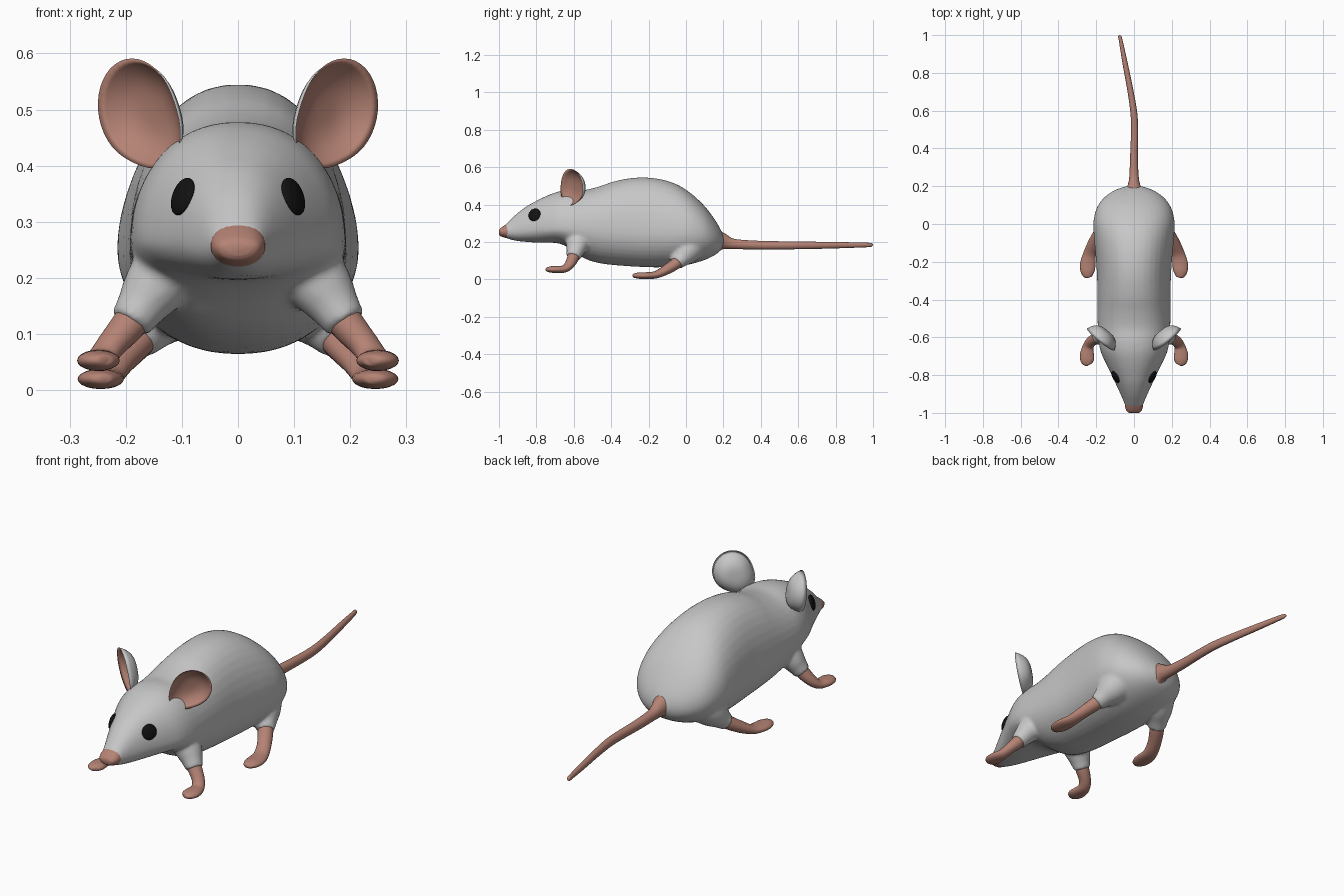
import bpy, bmesh, math
from mathutils import Vector, Matrix
from mathutils.bvhtree import BVHTree

if "Cube" in bpy.data.objects:
    bpy.data.objects.remove(bpy.data.objects["Cube"])


def material(name, rgb):
    m = bpy.data.materials.new(name)
    m.diffuse_color = (*rgb, 1)
    m.use_nodes = True
    m.node_tree.nodes["Principled BSDF"].inputs["Base Color"].default_value = m.diffuse_color
    return m


GREY = material("grey fur", (0.57, 0.57, 0.57))
PINK = material("pink skin", (0.46, 0.225, 0.175))
BLACK = material("black eye", (0.006, 0.006, 0.006))


def spline(rows, n=4):
    """Catmull-Rom interpolation of rows of numbers."""
    out = []
    for i in range(len(rows) - 1):
        a, b, c, d = (rows[max(i - 1, 0)], rows[i], rows[i + 1], rows[min(i + 2, len(rows) - 1)])
        for k in range(n):
            t = k / n
            out.append([0.5 * (2 * q + (r - p) * t + (2 * p - 5 * q + 4 * r - s) * t * t
                               + (3 * q - p - 3 * r + s) * t ** 3) for p, q, r, s in zip(a, b, c, d)])
    return out + [list(rows[-1])]


def skin(bm, rings):
    """Join rings of points into a closed skin."""
    loops = [[bm.verts.new(p) for p in ring] for ring in rings]
    n = len(loops[0])
    for a, b in zip(loops, loops[1:]):
        for i in range(n):
            bm.faces.new((a[i], a[(i + 1) % n], b[(i + 1) % n], b[i]))
    bm.faces.new(loops[0])
    bm.faces.new(loops[-1])


def trunk(bm, rows, seg=40):
    """Egg-shaped sections along y; rows of (y, top, bottom, half width, widest z)."""
    rings = []
    for y, top, bot, w, mid in spline(rows):
        ring = []
        for i in range(seg):
            a = math.tau * (i + 0.5) / seg
            c, s = math.cos(a), math.sin(a)
            ring.append((w * math.copysign(abs(c) ** 0.9, c), y,
                         mid + s * ((top - mid) if s > 0 else (mid - bot))))
        rings.append(ring)
    skin(bm, rings)


def tube(bm, rows, side=1, seg=20):
    """Elliptic sections along a path; rows of (x, y, z, half width, half height)."""
    pts = spline(rows)
    rings = []
    for i, (x, y, z, w, h) in enumerate(pts):
        t = (Vector(pts[min(i + 1, len(pts) - 1)][:3]) - Vector(pts[max(i - 1, 0)][:3])).normalized()
        u = t.cross(Vector((0, 0, 1))).normalized()
        v = u.cross(t)
        ring = []
        for k in range(seg):
            a = math.tau * k / seg
            p = Vector((x, y, z)) + u * max(w, 0.002) * math.cos(a) + v * max(h, 0.002) * math.sin(a)
            ring.append((p.x * side, p.y, p.z))
        rings.append(ring)
    skin(bm, rings)


def finish(name, bm, *mats):
    bmesh.ops.recalc_face_normals(bm, faces=bm.faces)
    for f in bm.faces:
        f.smooth = True
    me = bpy.data.meshes.new(name)
    bm.to_mesh(me)
    bm.free()
    for m in mats:
        me.materials.append(m)
    ob = bpy.data.objects.new(name, me)
    bpy.context.collection.objects.link(ob)
    return ob


# body and head
bm = bmesh.new()
trunk(bm, [
    (-0.97, 0.288, 0.224, 0.045, 0.255), (-0.94, 0.318, 0.213, 0.055, 0.257),
    (-0.90, 0.355, 0.205, 0.072, 0.26), (-0.85, 0.392, 0.20, 0.095, 0.265),
    (-0.80, 0.42, 0.197, 0.118, 0.27), (-0.74, 0.449, 0.196, 0.148, 0.272),
    (-0.68, 0.47, 0.192, 0.175, 0.273), (-0.62, 0.478, 0.165, 0.188, 0.272),
    (-0.55, 0.477, 0.115, 0.192, 0.268), (-0.47, 0.495, 0.088, 0.193, 0.262),
    (-0.38, 0.525, 0.076, 0.194, 0.255), (-0.27, 0.544, 0.068, 0.196, 0.25),
    (-0.16, 0.54, 0.064, 0.204, 0.25), (-0.06, 0.513, 0.068, 0.213, 0.25),
    (0.02, 0.465, 0.08, 0.214, 0.25), (0.09, 0.402, 0.10, 0.195, 0.24),
    (0.14, 0.34, 0.122, 0.158, 0.225), (0.18, 0.277, 0.15, 0.10, 0.21),
    (0.203, 0.225, 0.185, 0.03, 0.205)])
bmesh.ops.recalc_face_normals(bm, faces=bm.faces)
tree = BVHTree.FromBMesh(bm)

# furry shoulders and thighs, fused to the body
for s in (1, -1):
    tube(bm, [(0.10, -0.57, 0.25, 0.07, 0.07), (0.15, -0.583, 0.182, 0.06, 0.056),
              (0.175, -0.594, 0.145, 0.046, 0.044), (0.193, -0.603, 0.118, 0.039, 0.038)], s)
    tube(bm, [(0.10, 0.04, 0.20, 0.09, 0.09), (0.14, 0.0, 0.145, 0.072, 0.072),
              (0.165, -0.03, 0.108, 0.05, 0.047), (0.182, -0.052, 0.086, 0.04, 0.037)], s)
body = finish("body", bm, GREY)
fuse = body.modifiers.new("fuse", 'REMESH')
fuse.mode = 'VOXEL'
fuse.voxel_size = 0.0085
fuse.use_smooth_shade = True
relax = body.modifiers.new("relax", 'SMOOTH')
relax.factor = 0.5
relax.iterations = 6

# nose
bm = bmesh.new()
trunk(bm, [(-1.0, 0.262, 0.24, 0.024, 0.254), (-0.993, 0.272, 0.231, 0.037, 0.255),
           (-0.975, 0.286, 0.225, 0.046, 0.256), (-0.955, 0.298, 0.22, 0.049, 0.257),
           (-0.94, 0.30, 0.23, 0.045, 0.257)], 24)
finish("nose", bm, PINK)

# tail
bm = bmesh.new()
tube(bm, [(0, 0.165, 0.205, 0.062, 0.065), (0, 0.20, 0.202, 0.036, 0.044),
          (0, 0.25, 0.19, 0.025, 0.028), (0, 0.35, 0.184, 0.021, 0.024),
          (0.003, 0.48, 0.182, 0.019, 0.022), (0, 0.58, 0.182, 0.018, 0.021),
          (-0.018, 0.70, 0.182, 0.016, 0.019), (-0.045, 0.84, 0.183, 0.014, 0.016),
          (-0.07, 0.97, 0.184, 0.01, 0.012), (-0.076, 0.993, 0.185, 0.008, 0.009),
          (-0.077, 1.0, 0.185, 0.003, 0.003)])
finish("tail", bm, PINK)

FRONT = [(0.16, -0.587, 0.165, 0.032, 0.032), (0.192, -0.602, 0.12, 0.032, 0.031),
         (0.226, -0.622, 0.08, 0.028, 0.025), (0.243, -0.65, 0.056, 0.029, 0.02),
         (0.249, -0.69, 0.053, 0.037, 0.019), (0.247, -0.722, 0.053, 0.036, 0.017),
         (0.242, -0.743, 0.053, 0.022, 0.011), (0.24, -0.748, 0.053, 0.006, 0.004)]
REAR = [(0.15, -0.01, 0.125, 0.034, 0.034), (0.182, -0.052, 0.086, 0.034, 0.031),
        (0.215, -0.108, 0.05, 0.032, 0.026), (0.235, -0.16, 0.025, 0.034, 0.02),
        (0.244, -0.21, 0.02, 0.041, 0.018), (0.246, -0.25, 0.02, 0.037, 0.017),
        (0.244, -0.278, 0.02, 0.022, 0.011), (0.243, -0.285, 0.02, 0.006, 0.004)]


def ear(name, s):
    """Cupped disc: pink hollow in front, grey back."""
    th = math.radians(40)
    u = Vector((math.cos(th), math.sin(th), 0))
    n = Vector((math.sin(th), -math.cos(th), 0))
    up = Vector((0, 0, 1))
    centre = Vector((0.153, -0.575, 0.499))
    bm = bmesh.new()
    seg, steps = 40, 10

    def point(r, a, back):
        root = 1 + 0.3 * max(0, math.cos(a - math.radians(225))) ** 4
        x, z = 0.088 * r * root * math.cos(a), 0.092 * r * root * math.sin(a)
        w = 0.045 * r ** 3 + 0.12 * z - (0.014 * (1 - r ** 8) if back else 0)
        p = centre + u * x + up * z + n * w
        return bm.verts.new((p.x * s, p.y, p.z))

    rim = [point(1, math.tau * k / seg, False) for k in range(seg)]
    for mat in (0, 1):
        rings = [[point(i / steps, math.tau * k / seg, mat == 0) for k in range(seg)]
                 for i in range(1, steps)] + [rim]
        hub = point(0, 0, mat == 0)
        for k in range(seg):
            j = (k + 1) % seg
            bm.faces.new((hub, rings[0][k], rings[0][j])).material_index = mat
            for a, b in zip(rings, rings[1:]):
                bm.faces.new((a[k], b[k], b[j], a[j])).material_index = mat
    finish(name, bm, GREY, PINK)


# paired parts: legs with feet, ears, eyes
for s, label in ((1, "right"), (-1, "left")):
    for part, rows in (("front_leg", FRONT), ("rear_leg", REAR)):
        bm = bmesh.new()
        tube(bm, rows, s)
        finish(f"{part}_{label}", bm, PINK)
    ear(f"ear_{label}", s)
    spot, normal, _, _ = tree.ray_cast(Vector((s, -0.81, 0.345)), Vector((-s, 0, 0)))
    bm = bmesh.new()
    bmesh.ops.create_uvsphere(bm, u_segments=32, v_segments=16, radius=1)
    bm.transform(Matrix.Translation(spot) @ normal.to_track_quat('Z', 'Y').to_matrix().to_4x4()
                 @ Matrix.Diagonal((0.035, 0.035, 0.012, 1)))
    finish(f"eye_{label}", bm, BLACK)
